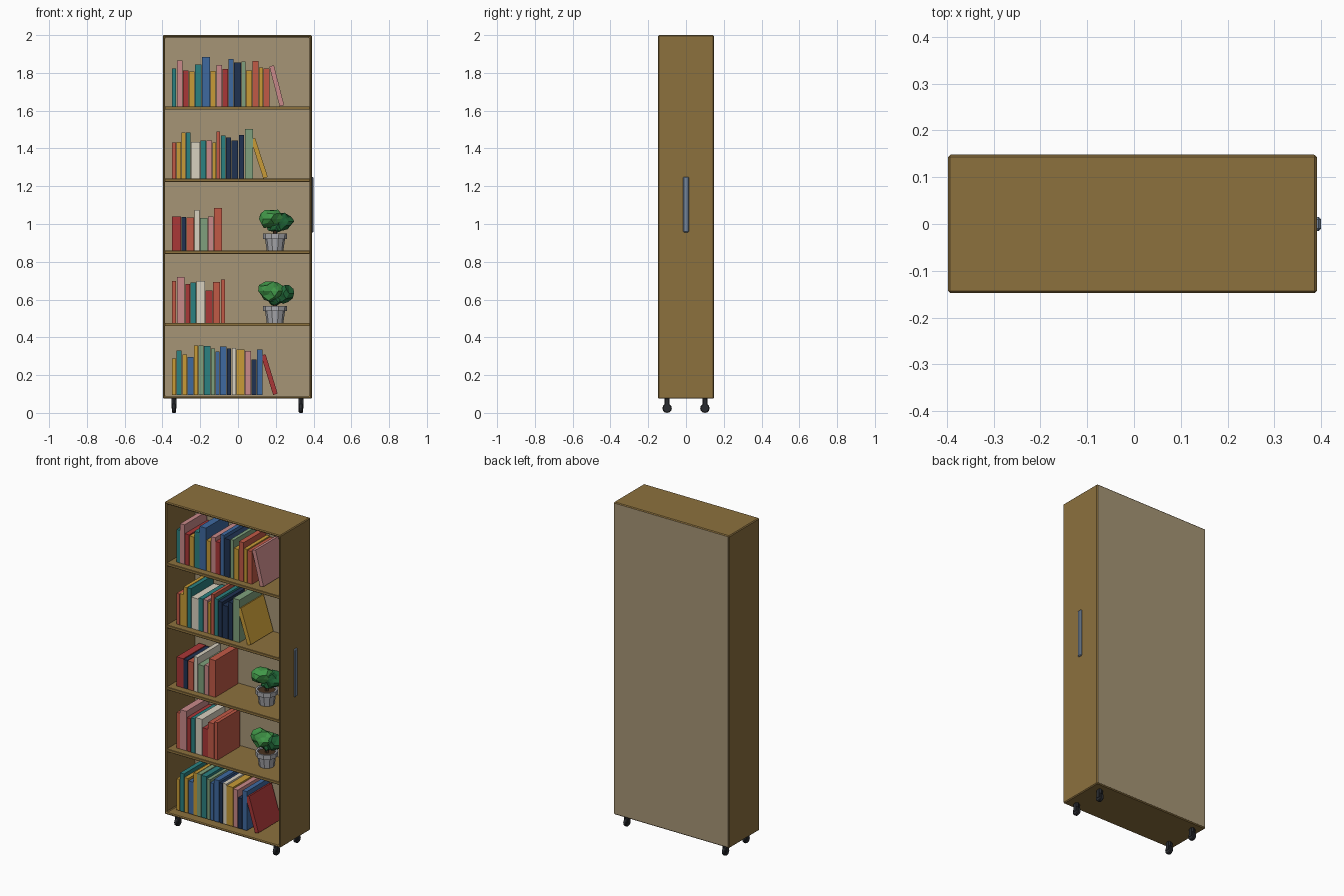
import bpy, bmesh, math, random
from mathutils import Vector, Matrix

if "Cube" in bpy.data.objects:
    bpy.data.objects.remove(bpy.data.objects["Cube"])

random.seed(4)
PALETTE = dict(wood="8B7040", back="A59475", steel="74859A", rubber="2E3034", pot="ABABAF", soil="4A3626",
               leaf="43964A", leaf_dark="25663A", R="A83A3A", C="C05A48", M="C79A3A", T="2F8080",
               B="41699F", N="253552", W="D8D0BF", G="7F9F7C", P="C88888")
MATS = {}


def mat(key):
    if key not in MATS:
        m = bpy.data.materials.new(key)
        rgb = [(int(PALETTE[key][i:i + 2], 16) / 255) ** 2.2 for i in (0, 2, 4)]
        m.diffuse_color = (*rgb, 1)
        m.use_nodes = True
        m.node_tree.nodes["Principled BSDF"].inputs["Base Color"].default_value = m.diffuse_color
        MATS[key] = m
    return MATS[key]


def finish(name, bm, key, bevel=0):
    bmesh.ops.recalc_face_normals(bm, faces=bm.faces)
    me = bpy.data.meshes.new(name)
    bm.to_mesh(me)
    bm.free()
    ob = bpy.data.objects.new(name, me)
    bpy.context.collection.objects.link(ob)
    me.materials.append(mat(key))
    if bevel:
        mod = ob.modifiers.new("bevel", "BEVEL")
        mod.width, mod.segments = bevel, 1
    return ob


def cube(lo, hi):
    bm = bmesh.new()
    lo, hi = Vector(lo), Vector(hi)
    bmesh.ops.create_cube(bm, size=1, matrix=Matrix.Translation((lo + hi) / 2) @ Matrix.Diagonal((*(hi - lo), 1)))
    return bm


def box(name, lo, hi, key, bevel=0):
    return finish(name, cube(lo, hi), key, bevel)


def lathe(name, profile, sides, loc, key):
    bm = bmesh.new()
    rings = [[bm.verts.new((loc[0] + r * math.cos(a), loc[1] + r * math.sin(a), loc[2] + z))
              for a in [2 * math.pi * i / sides for i in range(sides)]] for r, z in profile]
    for a, b in zip(rings, rings[1:]):
        for i in range(sides):
            j = (i + 1) % sides
            bm.faces.new((a[i], a[j], b[j], b[i]))
    bm.faces.new(rings[0])
    bm.faces.new(rings[-1])
    return finish(name, bm, key)


X0, X1, Y0, Y1, Z0, Z1 = -0.398, 0.391, -0.148, 0.148, 0.075, 2.0
XC, T = (X0 + X1) / 2, 0.018

# Case: a box inset at front and back, opened right through
bm = cube((X0, Y0, Z0), (X1, Y1, Z1))
ends = [f for f in bm.faces if abs(f.normal.y) > 0.9]
bmesh.ops.inset_individual(bm, faces=ends, thickness=T)
bmesh.ops.delete(bm, geom=ends, context="FACES")
bmesh.ops.bridge_loops(bm, edges=[e for e in bm.edges if e.is_boundary])
finish("case", bm, "wood", 0.005)

# Back panel
box("back_panel", (X0 + 0.006, 0.13, Z0 + 0.006), (X1 - 0.006, Y1 + 0.0006, Z1 - 0.006), "back")

# Shelves
LEVELS = [1.623, 1.241, 0.859, 0.477, 0.095]
for i, z in enumerate(LEVELS[:4]):
    box(f"shelf_{i + 1}", (X0 + T / 2, Y0 + 0.006, z - 0.018), (X1 - T / 2, 0.135, z), "wood", 0.002)

# Side handle
box("side_handle", (X1 - 0.008, -0.015, 0.955), (0.4, 0.015, 1.25), "steel", 0.005)

# Books, one row per shelf: colour, pitch and height in millimetres
ROWS = [
    [("T", 25, 201), ("P", 32, 243), ("R", 32, 190), ("M", 32, 185), ("T", 37, 222), ("B", 45, 262),
     ("M", 31, 188), ("P", 33, 220), ("R", 33, 198), ("B", 28, 251), ("N", 40, 233), ("G", 24, 238),
     ("M", 34, 190), ("C", 34, 241), ("M", 25, 206), ("C", 33, 201)],
    [("C", 24, 190), ("M", 25, 193), ("M", 24, 243), ("T", 28, 243), ("W", 50, 193), ("T", 32, 201),
     ("P", 31, 201), ("M", 22, 190), ("C", 22, 249), ("T", 27, 227), ("N", 29, 217), ("N", 39, 201),
     ("N", 32, 230), ("G", 47, 262)],
    [("R", 49, 180), ("N", 28, 177), ("C", 41, 175), ("W", 29, 214), ("G", 44, 172), ("P", 30, 180),
     ("C", 46, 227)],
    [("C", 25, 220), ("P", 45, 243), ("R", 28, 206), ("T", 32, 212), ("W", 48, 222), ("R", 38, 172),
     ("C", 42, 217), ("C", 25, 230)],
    [("M", 24, 193), ("T", 30, 235), ("M", 28, 214), ("B", 35, 201), ("M", 24, 262), ("G", 29, 262),
     ("T", 37, 259), ("G", 24, 246), ("B", 24, 230), ("B", 37, 257), ("N", 24, 246), ("W", 26, 249),
     ("M", 45, 241), ("P", 33, 233), ("N", 30, 188), ("B", 32, 241)],
]
BY0, BY1 = -0.1, 0.12
for s, (row, z) in enumerate(zip(ROWS, LEVELS)):
    x = -0.349
    for n, (c, pitch, h) in enumerate(row):
        box(f"book_{s + 1}_{n + 1}", (x, BY0, z), (x + pitch / 1000 - 0.003, BY1, z + h / 1000), c)
        x += pitch / 1000

# Leaning books, pivoting on their lower left corner
for i, (s, x, c, tilt) in enumerate([(0, 0.22, "P", 16), (1, 0.134, "M", 20), (4, 0.186, "R", 19)]):
    ob = box(f"leaning_book_{i + 1}", (0, BY0, 0), (0.025, BY1, 0.218), c)
    ob.location = (x, 0, LEVELS[s])
    ob.rotation_euler.y = -math.radians(tilt * 0.9)


# Potted plants
def foliage(name, centre, radii, key):
    bm = bmesh.new()
    bmesh.ops.create_icosphere(bm, subdivisions=2, radius=1)
    for v in bm.verts:
        k = random.uniform(0.78, 1.15)
        v.co = Vector(centre) + Vector([a * k * r for a, r in zip(v.co, radii)])
    finish(name, bm, key)


for i, z in enumerate(LEVELS[2:4]):
    px = 0.196
    lathe(f"pot_{i + 1}", [(0.044, 0), (0.053, 0.062), (0.063, 0.062), (0.064, 0.09), (0.053, 0.09), (0.051, 0.078)],
          10, (px, 0, z), "pot")
    lathe(f"soil_{i + 1}", [(0.05, 0.07), (0.052, 0.081)], 10, (px, 0, z), "soil")
    lathe(f"stem_{i + 1}", [(0.012, 0.08), (0.008, 0.14)], 6, (px, 0, z), "soil")
    foliage(f"leaves_left_{i + 1}", (px - 0.022, -0.01, z + 0.168), (0.066, 0.06, 0.052), "leaf")
    foliage(f"leaves_right_{i + 1}", (px + 0.043, 0.01, z + 0.155), (0.055, 0.055, 0.048), "leaf_dark")
    foliage(f"leaves_low_{i + 1}", (px + 0.005, 0.015, z + 0.125), (0.045, 0.05, 0.034), "leaf_dark")

# Casters: stem, fork and wheel at each corner
for sx in (-1, 1):
    for sy in (-1, 1):
        cx, cy = XC + sx * 0.336, sy * 0.1
        tag = f"{'left' if sx < 0 else 'right'}_{'front' if sy < 0 else 'back'}"
        lathe(f"caster_stem_{tag}", [(0.013, 0.048), (0.013, 0.078)], 8, (cx, cy, 0), "rubber")
        for side in (-1, 1):
            fx = cx + side * 0.0115
            box(f"caster_fork_{tag}", (fx - 0.002, cy - 0.011, 0.022), (fx + 0.002, cy + 0.011, 0.07), "rubber")
        wheel = lathe(f"caster_wheel_{tag}", [(0.021, -0.011), (0.025, -0.007), (0.025, 0.007), (0.021, 0.011)],
                      12, (0, 0, 0), "rubber")
        wheel.rotation_euler.y = math.pi / 2
        wheel.location = (cx, cy, 0.025)
